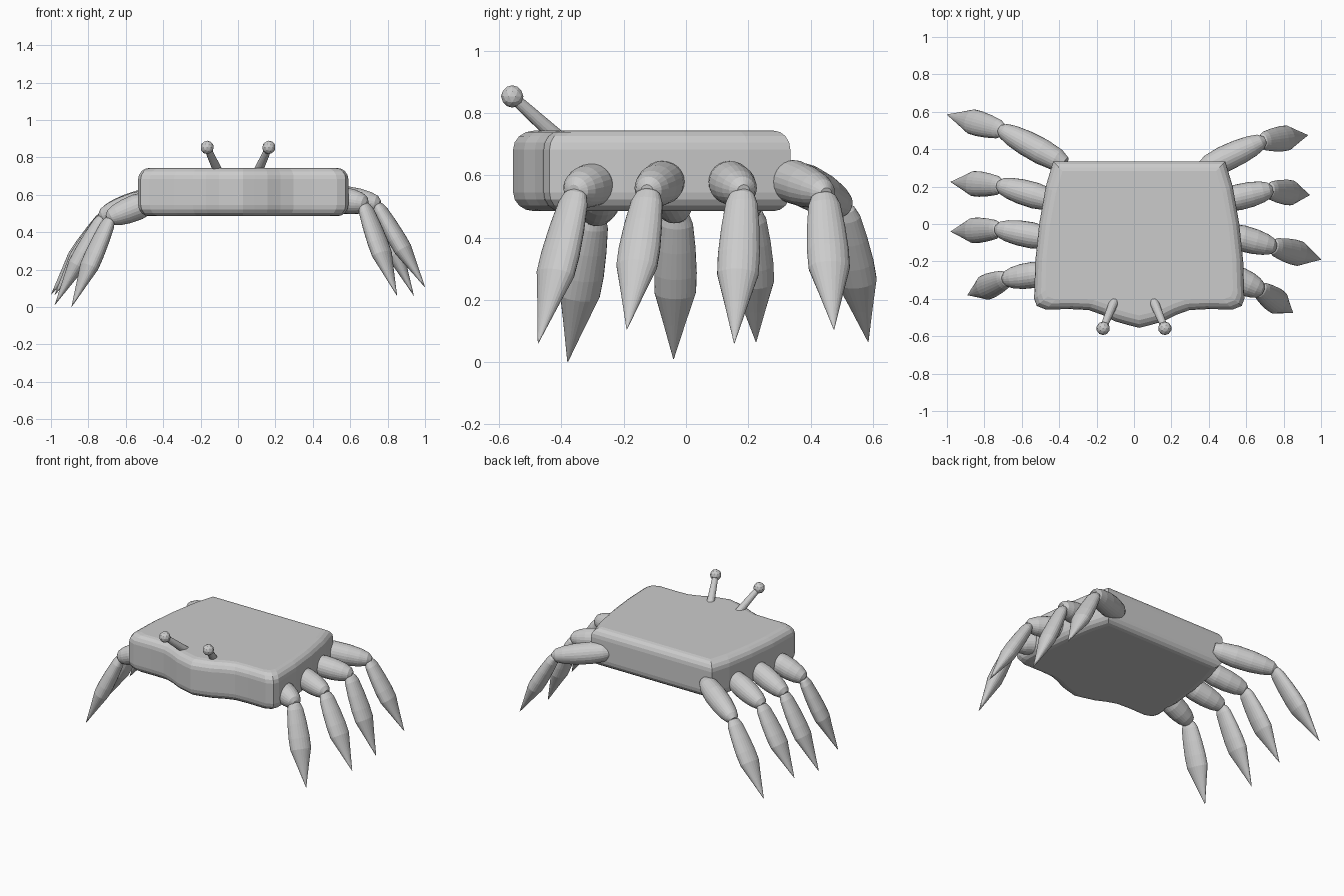
import bpy, bmesh, math
from mathutils import Vector

if "Cube" in bpy.data.objects:
    bpy.data.objects.remove(bpy.data.objects["Cube"], do_unlink=True)

shell_grey = bpy.data.materials.new("shell_grey")
shell_grey.use_nodes = True
shell_grey.diffuse_color = (0.6, 0.6, 0.6, 1)
shell_grey.node_tree.nodes["Principled BSDF"].inputs["Base Color"].default_value = (0.6, 0.6, 0.6, 1)


def finish(name, bm):
    bmesh.ops.recalc_face_normals(bm, faces=bm.faces)
    mesh = bpy.data.meshes.new(name)
    bm.to_mesh(mesh)
    bm.free()
    mesh.materials.append(shell_grey)
    obj = bpy.data.objects.new(name, mesh)
    bpy.context.collection.objects.link(obj)
    return obj


def loft(name, rings):
    """Skin a stack of equal-length point rings and cap both ends."""
    bm = bmesh.new()
    loops = [[bm.verts.new(p) for p in ring] for ring in rings]
    n = len(loops[0])
    for a, b in zip(loops, loops[1:]):
        for i in range(n):
            j = (i + 1) % n
            bm.faces.new((a[i], a[j], b[j], b[i]))
    bm.faces.new(loops[0])
    bm.faces.new(loops[-1])
    return finish(name, bm)


def limb(name, start, end, profile, flatten=1.0, sides=24):
    """Tapered limb; profile holds (position along the limb, half width)."""
    start, end = Vector(start), Vector(end)
    axis = end - start
    side = axis.cross(Vector((0, 0, 1))).normalized()
    up = side.cross(axis).normalized() * flatten
    angles = [math.tau * i / sides for i in range(sides)]
    return loft(name, [[start + axis * t + (side * math.cos(a) + up * math.sin(a)) * r
                        for a in angles] for t, r in profile])


# Shell: half outline mirrored, then stacked with rounded rims
MID = 0.028
half = [(0.46, 0.335), (0.50, 0.2), (0.535, 0), (0.556, -0.2), (0.562, -0.40),
        (0.548, -0.438), (0.50, -0.457), (0.37, -0.455), (0.27, -0.46),
        (0.2, -0.485), (0.13, -0.52), (0.06, -0.54)]
outline = half + [(0, -0.555)] + [(-x, y) for x, y in reversed(half)]
BOTTOM, TOP, RIM = 0.485, 0.743, 0.06
rim = [(RIM * (1 - math.sin(a)), RIM * (1 - math.cos(a)))
       for a in (math.pi / 2 * i / 4 for i in range(5))]
layers = [(i, BOTTOM + h) for i, h in rim] + [(i, TOP - h) for i, h in reversed(rim)]
loft("shell", [[(MID + x * (1 - i / 0.56), -0.06 + (y + 0.06) * (1 - i / 0.45), z)
                for x, y in outline] for i, z in layers])

# Legs: root, knee and tip of each, front to back
UPPER = [(0, 0.04), (0.12, 0.06), (0.35, 0.07), (0.6, 0.067), (0.8, 0.057),
         (0.93, 0.043), (1, 0.02)]
LOWER = [(0, 0.022), (0.03, 0.04), (0.09, 0.052), (0.25, 0.062), (0.42, 0.068),
         (0.55, 0.067), (0.75, 0.037), (1, 0.001)]
legs = {
    "left": [((0.50, -0.27, 0.58), (0.69, -0.36, 0.55), (0.85, -0.475, 0.06)),
             ((0.48, -0.05, 0.59), (0.76, -0.125, 0.55), (1.0, -0.19, 0.105)),
             ((0.46, 0.12, 0.59), (0.74, 0.185, 0.55), (0.94, 0.155, 0.06)),
             ((0.36, 0.29, 0.60), (0.70, 0.45, 0.54), (0.93, 0.475, 0.105))],
    "right": [((-0.45, -0.26, 0.57), (-0.70, -0.295, 0.47), (-0.89, -0.38, 0.0)),
              ((-0.44, -0.08, 0.58), (-0.74, -0.025, 0.48), (-0.98, -0.04, 0.01)),
              ((-0.42, 0.12, 0.58), (-0.73, 0.21, 0.49), (-0.98, 0.225, 0.065)),
              ((-0.37, 0.32, 0.60), (-0.72, 0.51, 0.50), (-1.0, 0.585, 0.065))],
}
for side_name, group in legs.items():
    for number, (root, knee, tip) in enumerate(group, 1):
        limb(f"{side_name}_upper_leg_{number}", root, knee, UPPER)
        top = Vector(knee) + (Vector(root) - Vector(knee)).normalized() * 0.02
        limb(f"{side_name}_lower_leg_{number}", top, tip, LOWER, 0.7)

# Eyes on stalks
for side_name, s in (("left", 1), ("right", -1)):
    eye = Vector((0.165 * s, -0.558, 0.853))
    limb(f"{side_name}_eye_stalk", (0.1 * s, -0.40, 0.71), eye,
         [(0, 0.026), (1, 0.018)], sides=16)
    bm = bmesh.new()
    bmesh.ops.create_icosphere(bm, subdivisions=2, radius=0.036)
    bmesh.ops.translate(bm, vec=eye, verts=bm.verts)
    finish(f"{side_name}_eye", bm)
